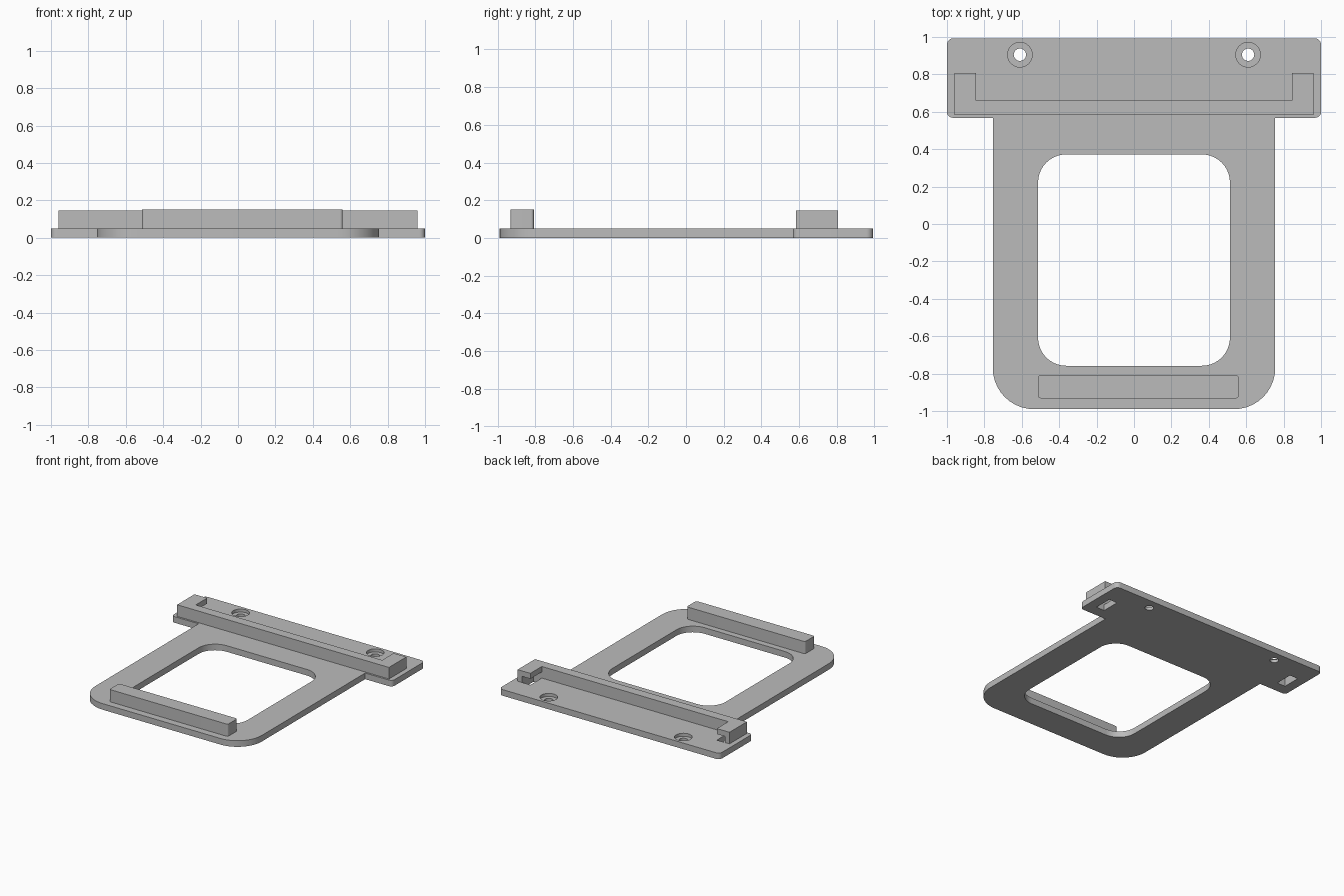
import bpy
import bmesh
from math import cos, sin, pi
from mathutils import Vector

cube = bpy.data.objects.get("Cube")
if cube:
    bpy.data.objects.remove(cube, do_unlink=True)

grey = bpy.data.materials.new("plain grey")
grey.use_nodes = True
colour = (0.5, 0.5, 0.5, 1)
grey.diffuse_color = colour
grey.node_tree.nodes["Principled BSDF"].inputs["Base Color"].default_value = colour


def outline(corners, steps=10):
    """Turn (x, y, radius) right-angled corners into a rounded outline."""
    points = []
    for i, (x, y, r) in enumerate(corners):
        p = Vector((x, y))
        if r == 0:
            points.append(p)
            continue
        a = (Vector(corners[i - 1][:2]) - p).normalized()
        b = (Vector(corners[(i + 1) % len(corners)][:2]) - p).normalized()
        centre = p + (a + b) * r
        for k in range(steps + 1):
            t = pi / 2 * k / steps
            points.append(centre - b * r * cos(t) - a * r * sin(t))
    return points


def prism(name, points, z0, z1):
    """Extrude a flat outline from z0 to z1."""
    bm = bmesh.new()
    face = bm.faces.new([bm.verts.new((p[0], p[1], z0)) for p in points])
    top = bmesh.ops.extrude_face_region(bm, geom=[face])["geom"]
    bmesh.ops.translate(bm, vec=(0, 0, z1 - z0),
                        verts=[v for v in top if isinstance(v, bmesh.types.BMVert)])
    bmesh.ops.recalc_face_normals(bm, faces=bm.faces)
    mesh = bpy.data.meshes.new(name)
    bm.to_mesh(mesh)
    bm.free()
    mesh.materials.append(grey)
    obj = bpy.data.objects.new(name, mesh)
    bpy.context.collection.objects.link(obj)
    return obj


def rect(x0, x1, y0, y1, r=0):
    return outline([(x0, y0, r), (x1, y0, r), (x1, y1, r), (x0, y1, r)])


def disc(x, y, r, sides=32):
    return [(x + r * cos(2 * pi * k / sides), y + r * sin(2 * pi * k / sides))
            for k in range(sides)]


def activate(obj):
    bpy.ops.object.select_all(action="DESELECT")
    obj.select_set(True)
    bpy.context.view_layer.objects.active = obj


def cut(obj, points, z0, z1):
    """Subtract a prism from the part and discard the cutter."""
    cutter = prism("cutter", points, z0, z1)
    cutter.hide_render = True
    mod = obj.modifiers.new("cut", "BOOLEAN")
    mod.operation = "DIFFERENCE"
    mod.solver = "EXACT"
    mod.object = cutter
    activate(obj)
    bpy.ops.object.modifier_apply(modifier=mod.name)
    bpy.data.objects.remove(cutter, do_unlink=True)


PLATE = 0.05

# Base plate: T-shaped outline, mirrored left to right
half = [(0.755, -0.99, 0.22), (0.755, 0.568, 0), (1, 0.568, 0.03), (1, 0.993, 0.035)]
base = prism("base_plate",
             outline(half + [(-x, y, r) for x, y, r in reversed(half)]), 0, PLATE)

# Large window
cut(base, rect(-0.513, 0.513, -0.758, 0.372, 0.15), -0.1, 0.2)

# U-shaped clip rail
half = [(0.96, 0.583, 0), (0.96, 0.808, 0), (0.845, 0.808, 0), (0.845, 0.66, 0)]
rail = prism("clip_rail",
             outline(half + [(-x, y, r) for x, y, r in reversed(half)]), PLATE, 0.145)

for side in (-1, 1):
    # Counterbored screw hole
    cut(base, disc(side * 0.61, 0.905, 0.066), 0.025, 0.2)
    cut(base, disc(side * 0.61, 0.905, 0.033), -0.1, 0.2)
    # Slot through the plate and undercut below the hook
    x0, x1 = sorted((side * 0.845, side * 0.92))
    cut(base, rect(x0, x1, 0.66, 0.808), -0.1, 0.2)
    x0, x1 = sorted((side * 0.8, side * 0.92))
    cut(rail, rect(x0, x1, 0.66, 0.9), -0.1, 0.1)

# Front stop bar
bar = prism("front_bar", rect(-0.513, 0.56, -0.932, -0.808, 0.015), PLATE, 0.15)

for part in (base, rail, bar):
    activate(part)
    bpy.ops.object.shade_smooth_by_angle()
